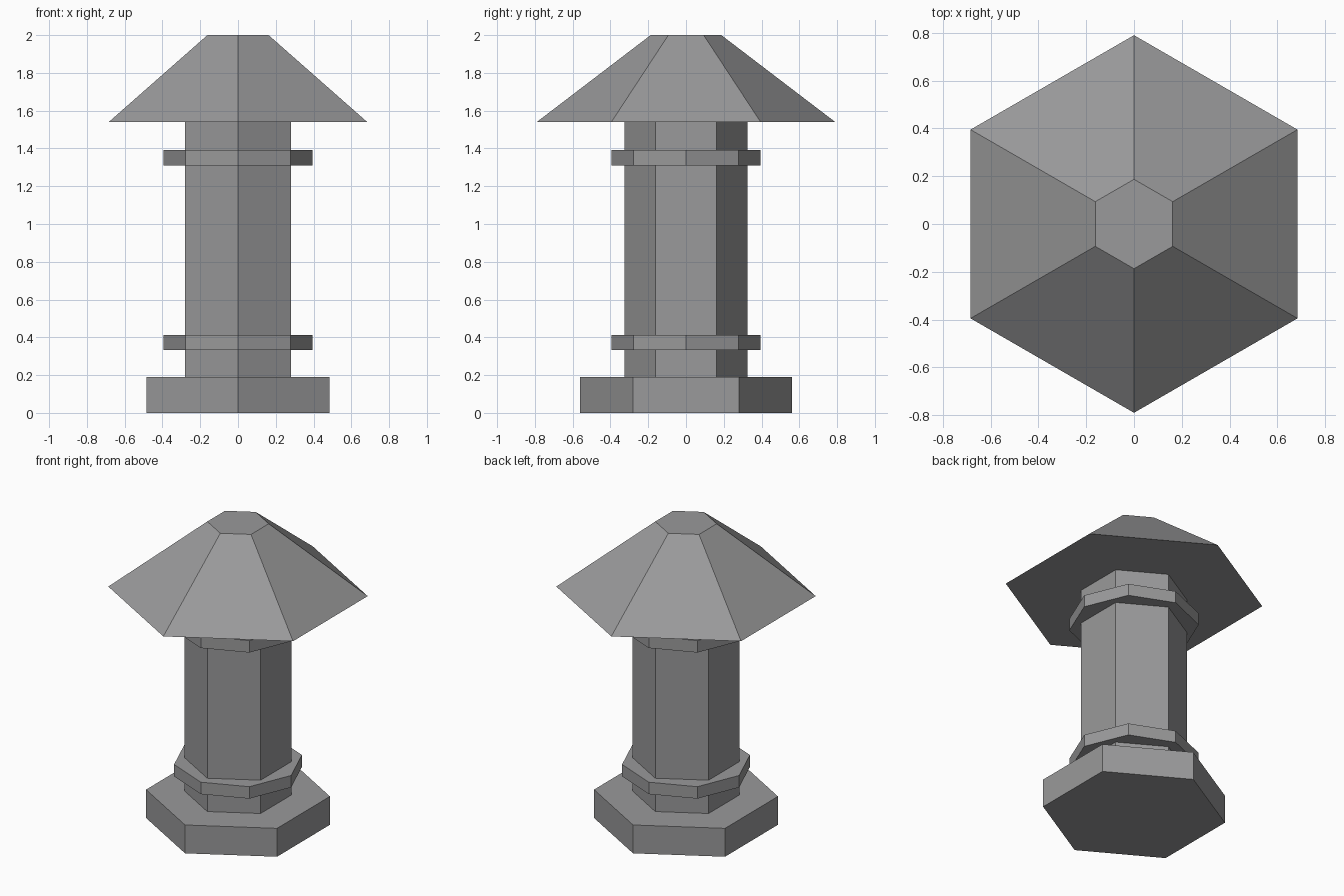
import bpy
import math

if "Cube" in bpy.data.objects:
    bpy.data.objects.remove(bpy.data.objects["Cube"])

metal = bpy.data.materials.new("grey_metal")
metal.diffuse_color = (0.32, 0.32, 0.325, 1)
metal.use_nodes = True
metal.node_tree.nodes["Principled BSDF"].inputs["Base Color"].default_value = metal.diffuse_color


def prism(name, sides, r_bottom, r_top, z0, z1):
    """Upright flat-shaded prism or frustum with a corner on the y axis."""
    bpy.ops.mesh.primitive_cone_add(vertices=sides, radius1=r_bottom, radius2=r_top,
                                    depth=z1 - z0, location=(0, 0, (z0 + z1) / 2))
    obj = bpy.context.object
    obj.name = name
    obj.data.materials.append(metal)
    return obj


# Hexagonal foot, pipe and sloping rain cap
prism("base", 6, 0.56, 0.56, 0.0, 0.19)
prism("pipe", 6, 0.325, 0.325, 0.19, 1.54)
prism("rain_cap", 6, 0.79, 0.187, 1.54, 2.0)

# Octagonal collars around the pipe
for name, z in (("lower_collar", 0.333), ("upper_collar", 1.311)):
    prism(name, 8, 0.394, 0.394, z, z + 0.08)
